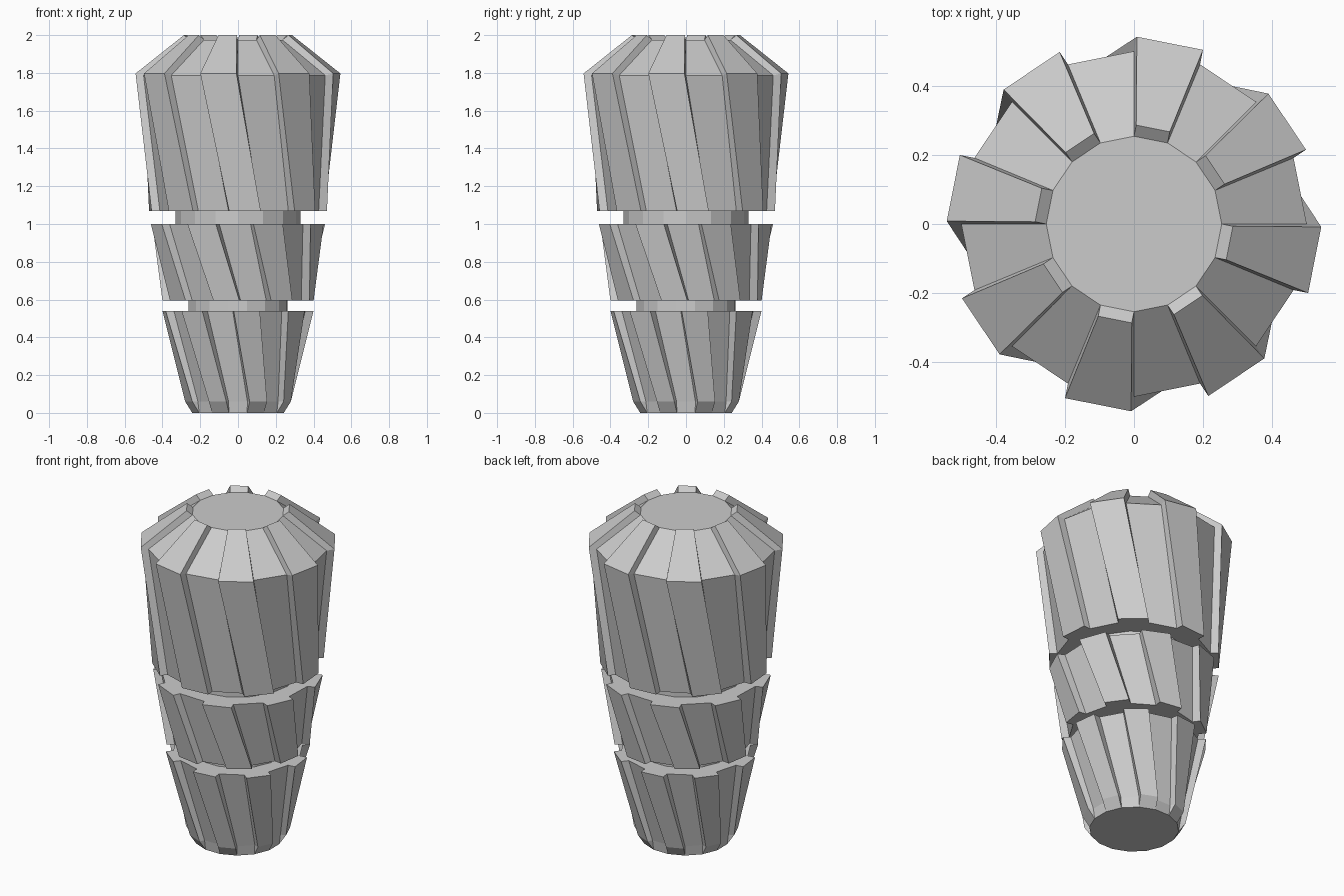
import bpy, bmesh
from math import radians, cos, sin, pi
from mathutils import Vector

cube = bpy.data.objects.get("Cube")
if cube:
    bpy.data.objects.remove(cube, do_unlink=True)

SIDES = 16
TWIST = 15.75          # degrees turned between successive section ends

grey = bpy.data.materials.new("light_grey")
grey.use_nodes = True
colour = (0.6, 0.6, 0.6, 1)
grey.diffuse_color = colour
grey.node_tree.nodes["Principled BSDF"].inputs["Base Color"].default_value = colour


def polar(radius, step, turn, z):
    a = 2 * pi * step / SIDES + radians(turn)
    return Vector((radius * cos(a), radius * sin(a), z))


def finish(name, bm):
    bmesh.ops.remove_doubles(bm, verts=bm.verts, dist=0.0005)
    bmesh.ops.recalc_face_normals(bm, faces=bm.faces)
    mesh = bpy.data.meshes.new(name)
    bm.to_mesh(mesh)
    bm.free()
    mesh.materials.append(grey)
    bpy.context.collection.objects.link(bpy.data.objects.new(name, mesh))


def loft(bm, rings):
    """Skin a stack of closed point loops and cap both ends."""
    loops = [[bm.verts.new(p) for p in ring] for ring in rings]
    for a, b in zip(loops, loops[1:]):
        for i in range(len(a)):
            j = (i + 1) % len(a)
            bm.faces.new((a[i], a[j], b[j], b[i]))
    bm.faces.new(loops[0])
    bm.faces.new(loops[-1])


# Each row: z, body radius, turn in steps, rib height, rib z lift
sections = {
    "upper": [(1.975, 0.254, 0, 0.033, 0.025),
              (1.787, 0.50, 0, 0.043, 0.01),
              (1.07, 0.43, 1, 0.044, 0)],
    "middle": [(1.0, 0.425, 2, 0.044, 0),
               (0.595, 0.357, 3, 0.044, 0)],
    "lower": [(0.54, 0.357, 4, 0.044, 0),
              (0.06, 0.255, 5, 0.032, 0),
              (0.0, 0.247, 5, 0, 0)],
}

for name, rows in sections.items():
    # Twisted sixteen-sided body
    bm = bmesh.new()
    loft(bm, [[polar(r, i, t * TWIST, z) for i in range(SIDES)]
              for z, r, t, h, lift in rows])
    finish(name + "_body", bm)

    # Raised ribs on every second side
    bm = bmesh.new()
    for i in range(1, SIDES, 2):
        rings = []
        for z, r, t, h, lift in rows:
            left, right = (polar(r, k, t * TWIST, z) for k in (i, i - 1))
            left, right = (polar(r, k, t * TWIST, z) for k in (i + 1, i))
            out = polar(h, i + 0.5, t * TWIST, lift)
            rings.append([left, right, right + out, left + out])
        loft(bm, rings)
    finish(name + "_ribs", bm)

# Narrow necks between the sections
for name, radius, low, high, turn in (("upper_neck", 0.33, 0.99, 1.08, 1.5),
                                      ("lower_neck", 0.265, 0.53, 0.605, 3.5)):
    bm = bmesh.new()
    loft(bm, [[polar(radius, i, turn * TWIST, z) for i in range(SIDES)]
              for z in (low, high)])
    finish(name, bm)
